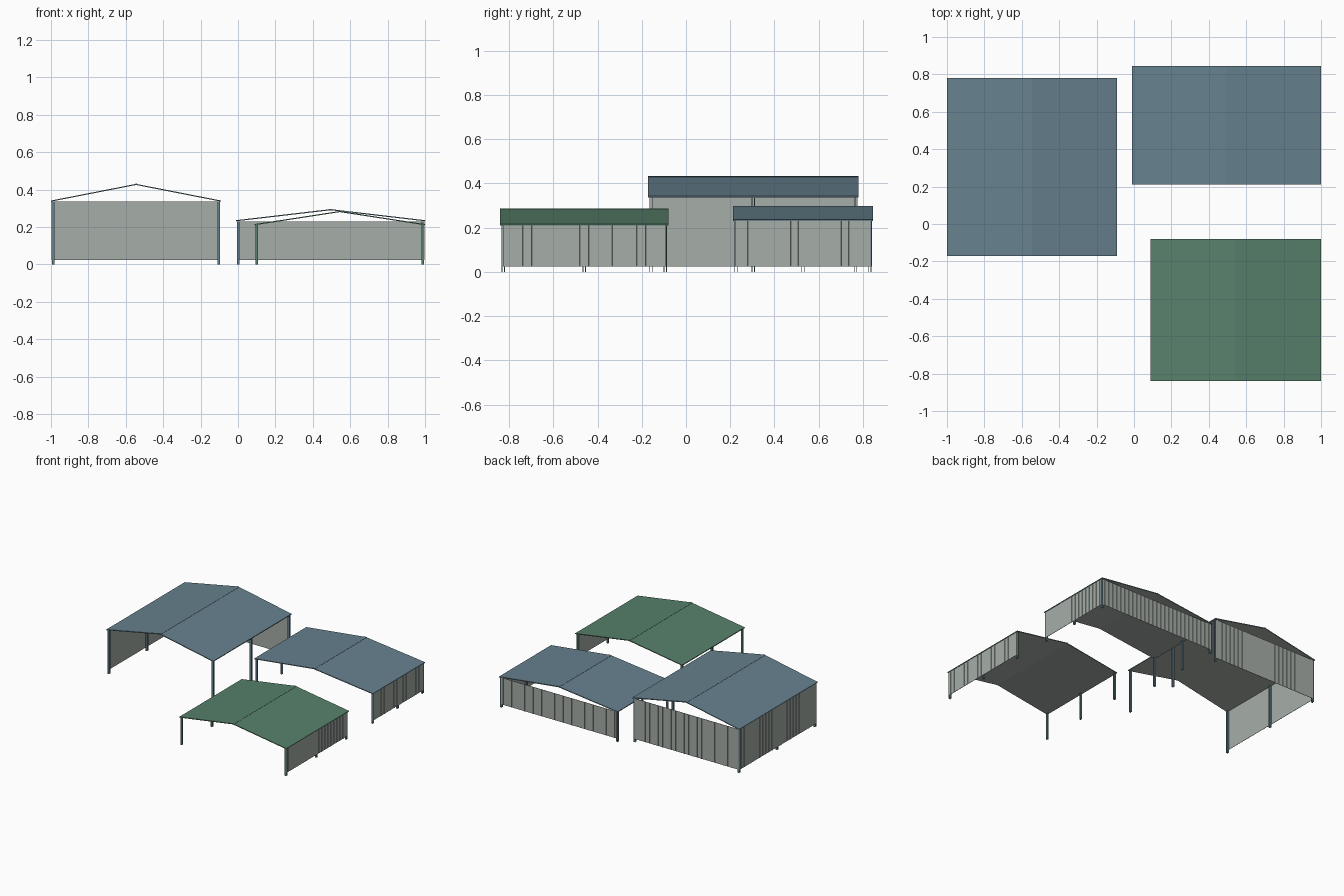
import bpy, bmesh
from mathutils import Vector

if "Cube" in bpy.data.objects:
    bpy.data.objects.remove(bpy.data.objects["Cube"])


def material(name, srgb):
    m = bpy.data.materials.new(name)
    m.diffuse_color = [((c / 255 + .055) / 1.055) ** 2.4 for c in srgb] + [1]
    m.use_nodes = True
    m.node_tree.nodes["Principled BSDF"].inputs["Base Color"].default_value = m.diffuse_color
    return m


BLUE = material("slate blue paint", (102, 129, 142))
GREEN = material("forest green paint", (88, 129, 107))
GREY = material("pale grey sheet", (166, 174, 168))


def mesh_object(name, verts, faces, mats):
    me = bpy.data.meshes.new(name)
    me.from_pydata(verts, [], faces)
    for m in mats:
        me.materials.append(m)
    # Consistent outward faces
    bm = bmesh.new()
    bm.from_mesh(me)
    bmesh.ops.recalc_face_normals(bm, faces=bm.faces)
    bm.to_mesh(me)
    bm.free()
    ob = bpy.data.objects.new(name, me)
    bpy.context.collection.objects.link(ob)
    return ob


def extrude_y(name, prof, y0, y1, mats):
    """Closed xz profile swept along y."""
    n = len(prof)
    v = [(x, y, z) for y in (y0, y1) for x, z in prof]
    f = [(i, (i + 1) % n, (i + 1) % n + n, i + n) for i in range(n)]
    f += [tuple(range(n)), tuple(range(n, 2 * n))]
    return mesh_object(name, v, f, mats)


def ribbed_wall(name, start, end, out, z0, z1):
    """Thin sheet with fine raised ribs on its outer side."""
    a, b, n = Vector(start), Vector(end), Vector(out)
    length = (b - a).length
    d = (b - a) / length
    count = round(length / 0.037)
    pitch = length / count
    prof = [(0, 0)]
    for i in range(count):
        c = (i + 0.5) * pitch
        prof += [(c - .0022, 0), (c - .0018, .002), (c + .0018, .002), (c + .0022, 0)]
    prof.append((length, 0))
    outer = [a + d * s + n * h for s, h in prof]
    inner = [a - n * .002, b - n * .002]
    loop = outer + inner[::-1]
    k = len(loop)
    verts = [(p.x, p.y, z) for z in (z0, z1) for p in loop]
    faces = [(i, (i + 1) % k, (i + 1) % k + k, i + k) for i in range(k)]
    faces += [tuple(range(k)), tuple(range(k, 2 * k))]
    mesh_object(name, verts, faces, [GREY])


def post(name, x, y, h, mat):
    """Post made of two parallel flange plates."""
    r, t = .007, .003
    for place, yc in (("front", y - r + t / 2), ("back", y + r - t / 2)):
        prof = [(x - r, 0), (x + r, 0), (x + r, h), (x - r, h)]
        extrude_y(f"{name}_{place}_flange", prof, yc - t / 2, yc + t / 2, [mat])


def shelter(tag, x0, x1, y0, y1, eave, ridge, paint, wall_sides):
    mid = (x0 + x1) / 2
    t = .006
    # Gable roof: painted on top and edges, bare sheet underneath
    prof = [(x0, eave), (mid, ridge), (x1, eave), (x1, eave - t), (mid, ridge - t), (x0, eave - t)]
    roof = extrude_y(tag + "_roof", prof, y0, y1, [paint, GREY])
    for p in roof.data.polygons:
        p.material_index = 1 if p.normal.z < -.5 else 0
    # Narrow folded cap on the ridge
    w, s = .01, (ridge - eave) / (mid - x0)
    cap = [(mid - w, ridge - w * s), (mid - w, ridge - w * s + .0015), (mid, ridge + .0015),
           (mid + w, ridge - w * s + .0015), (mid + w, ridge - w * s), (mid, ridge)]
    extrude_y(tag + "_ridge_cap", cap, y0, y1, [paint])
    # Three posts along each side
    for side, x in (("left", x0 + .012), ("right", x1 - .012)):
        for place, y in (("front", y0 + .014), ("middle", (y0 + y1) / 2), ("back", y1 - .014)):
            post(f"{tag}_{side}_{place}_post", x, y, eave - t, paint)
    # Ribbed walls, raised off the ground
    z0, z1 = .025, eave - t
    if "left" in wall_sides:
        ribbed_wall(tag + "_left_wall", (x0 + .004, y0 + .012, 0), (x0 + .004, y1 - .012, 0), (-1, 0, 0), z0, z1)
    if "right" in wall_sides:
        ribbed_wall(tag + "_right_wall", (x1 - .004, y0 + .012, 0), (x1 - .004, y1 - .012, 0), (1, 0, 0), z0, z1)
    if "back" in wall_sides:
        ribbed_wall(tag + "_back_wall", (x0 + .012, y1 - .006, 0), (x1 - .012, y1 - .006, 0), (0, 1, 0), z0, z1)


shelter("tall_shelter", -1.0, -.09, -.172, .78, .342, .431, BLUE, ("left", "back"))
shelter("wide_shelter", -.01, 1.0, .212, .845, .237, .296, BLUE, ("right", "back"))
shelter("green_shelter", .088, 1.0, -.84, -.08, .216, .286, GREEN, ("right",))
